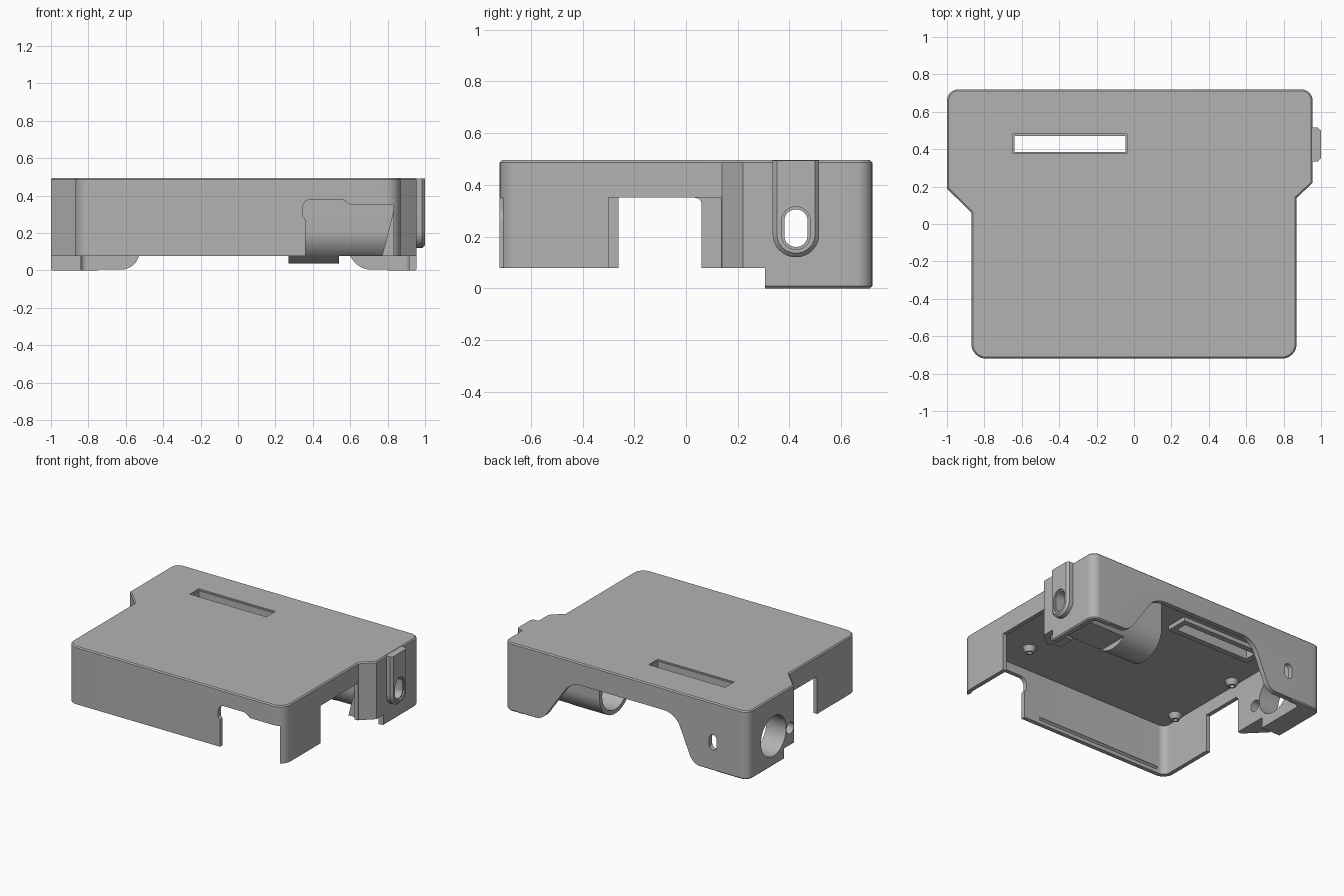
import bpy, bmesh, math
from mathutils import Vector

if "Cube" in bpy.data.objects:
    bpy.data.objects.remove(bpy.data.objects["Cube"])

grey = bpy.data.materials.new("matte_grey")
grey.diffuse_color = (0.45, 0.45, 0.45, 1)
grey.use_nodes = True
grey.node_tree.nodes["Principled BSDF"].inputs["Base Color"].default_value = grey.diffuse_color


def rounded(points, seg=8):
    """Outline from (a, b, radius) corners, with arcs at the corners."""
    out, n = [], len(points)
    for i, (a, b, r) in enumerate(points):
        p = Vector((a, b))
        if r == 0:
            out.append(p)
            continue
        u = (Vector(points[i - 1][:2]) - p).normalized()
        v = (Vector(points[(i + 1) % n][:2]) - p).normalized()
        half = u.angle(v) / 2
        centre = p + (u + v).normalized() * (r / math.sin(half))
        s = p + u * (r / math.tan(half)) - centre
        e = p + v * (r / math.tan(half)) - centre
        turn = math.atan2(s.x * e.y - s.y * e.x, s.dot(e))
        for k in range(seg + 1):
            t = turn * k / seg
            out.append(centre + Vector((s.x * math.cos(t) - s.y * math.sin(t),
                                        s.x * math.sin(t) + s.y * math.cos(t))))
    return out


def prism(name, outline, axis, lo, hi, cutter=False):
    """Extrude a 2D outline along x (outline yz), y (outline xz) or z (outline xy)."""
    place = {"x": lambda a, b, d: (d, a, b), "y": lambda a, b, d: (a, d, b),
             "z": lambda a, b, d: (a, b, d)}[axis]
    bm = bmesh.new()
    ends = [[bm.verts.new(place(p[0], p[1], d)) for p in outline] for d in (lo, hi)]
    n = len(outline)
    bm.faces.new(ends[0])
    bm.faces.new(ends[1])
    for i in range(n):
        j = (i + 1) % n
        bm.faces.new((ends[0][i], ends[0][j], ends[1][j], ends[1][i]))
    bmesh.ops.recalc_face_normals(bm, faces=bm.faces)
    mesh = bpy.data.meshes.new(name)
    bm.to_mesh(mesh)
    bm.free()
    mesh.materials.append(grey)
    ob = bpy.data.objects.new(name, mesh)
    bpy.context.collection.objects.link(ob)
    ob.hide_render = cutter
    return ob


def rect(a0, b0, a1, b1, r=0):
    return rounded([(a0, b0, r), (a1, b0, r), (a1, b1, r), (a0, b1, r)])


def circle(a, b, r, n=40):
    return [(a + r * math.cos(2 * math.pi * i / n), b + r * math.sin(2 * math.pi * i / n))
            for i in range(n)]


def apply_mods(ob):
    bpy.context.view_layer.objects.active = ob
    for m in list(ob.modifiers):
        bpy.ops.object.modifier_apply(modifier=m.name)


def cut(ob, *cutters):
    for c in cutters:
        m = ob.modifiers.new("cut", "BOOLEAN")
        m.operation, m.object, m.solver = "DIFFERENCE", c, "EXACT"
    apply_mods(ob)


def soften(ob, width):
    m = ob.modifiers.new("edge", "BEVEL")
    m.width, m.segments, m.angle_limit = width, 1, math.radians(50)
    apply_mods(ob)


# Outer body
C = True
body = prism("cover_shell", rounded([
    (-1, 0.72, 0.06), (-1, 0.19, 0), (-0.87, 0.06, 0), (-0.87, -0.72, 0.08),
    (0.87, -0.72, 0.08), (0.87, 0.14, 0), (0.955, 0.22, 0), (0.955, 0.72, 0.06)]),
    "z", 0, 0.495)
soften(body, 0.008)

# Lock tab on the right side, with a slot
tab = prism("side_tab", rounded([(0.335, 0.6, 0), (0.335, 0.12, 0.089),
                                 (0.515, 0.12, 0.089), (0.515, 0.6, 0)]), "x", 0.93, 1.0)
soften(tab, 0.016)
slot = prism("side_slot_cutter", rect(0.38, 0.16, 0.47, 0.305, 0.044), "x", 0.85, 1.1, C)
cut(tab, prism("tab_trim", rect(0.2, 0.493, 0.7, 0.8), "x", 0.8, 1.2, C), slot,
    prism("slot_step_cutter", rect(0.37, 0.15, 0.48, 0.315, 0.054), "x", 0.99, 1.1, C))

# Cavity, openings and holes
arch = rounded([(-0.75, -0.1, 0), (-0.75, 0.004, 0), (-0.56, 0.004, 0.10), (-0.42, 0.335, 0.14),
                (0.42, 0.335, 0.16), (0.65, 0.004, 0.12), (0.8, 0.004, 0), (0.8, -0.1, 0)])
front_gap = rounded([(0.36, -0.1, 0), (0.36, 0.275, 0.02), (0.345, 0.29, 0.01), (0.345, 0.38, 0.045),
                     (0.56, 0.38, 0.04), (0.6, 0.35, 0.03), (0.832, 0.35, 0), (0.832, -0.1, 0)])
cut(body,
    prism("cavity_cutter", rounded([
        (-0.84, 0.685, 0.03), (-0.84, -0.69, 0.05), (0.84, -0.69, 0.05), (0.84, 0.16, 0),
        (0.915, 0.235, 0), (0.915, 0.685, 0.03)]), "z", -0.1, 0.445, C),
    prism("rim_cutter", rect(-1.2, -0.9, 1.2, 0.305), "z", -0.1, 0.078, C),
    prism("arch_cutter", arch, "y", 0.6, 0.9, C),
    prism("front_gap_cutter", front_gap, "y", -0.9, -0.6, C),
    prism("right_gap_cutter", rect(-0.30, -0.1, 0.135, 0.35), "x", 0.7, 1.2, C),
    prism("left_gap_cutter", rounded([(-0.26, -0.1, 0), (0.06, -0.1, 0), (0.06, 0.35, 0.025),
                                      (-0.26, 0.35, 0)]), "x", -1.2, -0.8, C),
    prism("top_slot_cutter", rect(-0.64, 0.385, -0.045, 0.47), "z", 0.3, 0.7, C),
    prism("top_step_cutter", rect(-0.65, 0.377, -0.037, 0.48), "z", 0.486, 0.7, C),
    prism("bore_cutter", circle(0.425, 0.215, 0.145), "x", -1.2, -0.7, C),
    prism("pin_hole_cutter", circle(0.235, 0.2, 0.042, 24), "x", -1.2, -0.7, C),
    prism("rear_hole_cutter", rect(-0.75, 0.15, -0.69, 0.26, 0.029), "y", 0.6, 0.9, C),
    slot)

# Sleeve hanging under the ceiling on the right, its inner end trimmed flat below
y, z, r = 0.425, 0.218, 0.18
sleeve_shape = rounded([(y - r, 0.46, 0), (y - r, z - r, r * 0.99),
                        (y + r, z - r, r * 0.99), (y + r, 0.46, 0)], 16)
sleeve = prism("sleeve", sleeve_shape, "x", 0.27, 0.93)
cut(sleeve,
    prism("sleeve_trim", rect(0.0, -0.1, 0.8, 0.078), "x", 0.54, 1.0, C),
    prism("sleeve_mouth_cutter", circle(y, z, 0.15), "x", 0.1, 0.51, C),
    prism("sleeve_neck_cutter", circle(y, z, 0.115), "x", 0.4, 1.1, C))

# Slanted block beside the right opening
prism("slanted_block", [(0.84, 0.45), (0.84, 0.35), (0.77, 0.078), (0.87, 0.078), (0.87, 0.45)],
      "y", 0.165, 0.29)

# Raised frame round the top slot, inside
frame = prism("slot_frame", rect(-0.68, 0.345, -0.005, 0.51), "z", 0.415, 0.45)
cut(frame, prism("frame_cutter", rect(-0.64, 0.385, -0.045, 0.47), "z", 0.3, 0.6, C))

# Screw bosses under the ceiling
for i, (bx, by) in enumerate([(-0.79, -0.52), (-0.79, 0.06), (0.51, -0.46), (0.51, 0.06)]):
    bpy.ops.mesh.primitive_cone_add(vertices=24, radius1=0.028, radius2=0.048, depth=0.04,
                                    location=(bx, by, 0.427))
    boss = bpy.context.object
    boss.name = f"screw_boss_{i + 1}"
    boss.data.materials.append(grey)
    cut(boss, prism(f"screw_hole_{i + 1}", circle(bx, by, 0.016, 16), "z", 0.38, 0.44, C))

# Snap ridge inside the front wall
prism("snap_ridge", [(-0.695, 0.10), (-0.675, 0.115), (-0.695, 0.13)], "x", -0.77, 0.23)

# Smooth curved walls, keep edges sharp
for ob in bpy.context.scene.objects:
    if ob.hide_render:
        ob.hide_set(True)
        continue
    bpy.ops.object.select_all(action="DESELECT")
    ob.select_set(True)
    bpy.context.view_layer.objects.active = ob
    bpy.ops.object.shade_smooth_by_angle(angle=math.radians(25))
